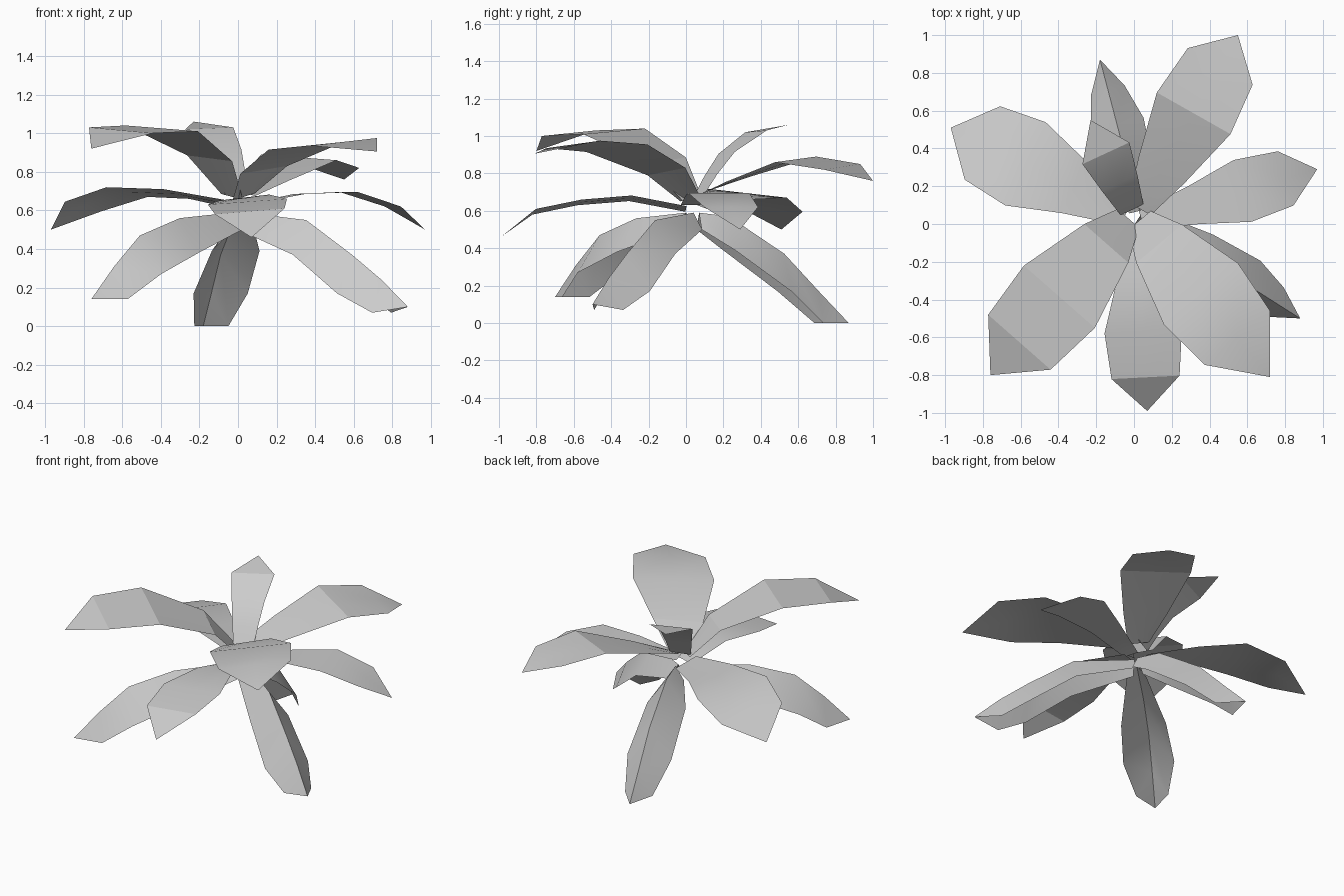
import bpy
import math
from mathutils import Vector

cube = bpy.data.objects.get("Cube")
if cube:
    bpy.data.objects.remove(cube, do_unlink=True)

leaf_grey = bpy.data.materials.new("leaf_grey")
leaf_grey.use_nodes = True
colour = (0.6, 0.6, 0.6, 1)
leaf_grey.diffuse_color = colour
leaf_grey.node_tree.nodes["Principled BSDF"].inputs["Base Color"].default_value = colour

# Shared leaf outline: half-widths at base, near, middle and outer stations
FLAT_OUTLINE = (0.3, 0.62, 1, 0.88)
TENT_OUTLINE = (0.38, 0.88, 1, 0.63)
TENT_DROP = (0.09, 0.18, 0.2, 0.17)
NO_DROP = (0, 0, 0, 0)


def leaf(name, start, tip, stations, heights, width, roll=0,
         outline=FLAT_OUTLINE, drop=NO_DROP):
    """Blade along start-tip; each station has left edge, midrib, right edge."""
    start, tip = Vector(start), Vector(tip)
    along = tip - start
    left = Vector((-along.y, along.x)).normalized()
    verts, faces = [], []
    for t, z, shape, fall in zip((0, *stations), heights, outline, drop):
        for side in (1, 0, -1):
            p = start + along * t + left * side * shape * width
            verts.append((p.x, p.y, z + roll * side - fall * abs(side)))
    verts.append((tip.x, tip.y, heights[-1]))
    end = len(verts) - 1
    for row in range(0, end - 3, 3):
        for i in (row, row + 1):
            faces.append((i, i + 3, i + 4, i + 1))
    faces += [(end - 3, end, end - 2), (end - 2, end, end - 1)]

    mesh = bpy.data.meshes.new(name)
    mesh.from_pydata(verts, [], faces)
    mesh.materials.append(leaf_grey)
    obj = bpy.data.objects.new(name, mesh)
    bpy.context.collection.objects.link(obj)
    bpy.ops.object.select_all(action="DESELECT")
    obj.select_set(True)
    bpy.context.view_layer.objects.active = obj
    bpy.ops.object.shade_smooth_by_angle(angle=math.radians(20))


# Middle ring: nearly level leaves with drooping tips
level = (0.3, 0.575, 0.82)
level_z = (0.63, 0.685, 0.695, 0.62, 0.5)
leaf("front_leaf", (0.02, 0), (0.07, -0.99), level,
     (0.61, 0.667, 0.645, 0.595, 0.46), 0.205, 0.015)
leaf("left_leaf", (0.04, 0.02), (0.97, 0.29), level, level_z, 0.17)
leaf("right_leaf", (-0.04, 0.06), (-0.97, 0.51), level, level_z, 0.245, 0.025)

# Upper ring: leaves that climb, then arch over
leaf("upper_front_right_leaf", (-0.03, 0.03), (-0.76, -0.8), (0.16, 0.5, 0.79),
     (0.67, 0.87, 1.025, 1.015, 0.92), 0.25, -0.015)
leaf("upper_front_left_leaf", (0.03, 0.02), (0.72, -0.81), (0.15, 0.47, 0.75),
     (0.67, 0.81, 0.935, 0.955, 0.905), 0.255, 0.02)
leaf("upper_back_left_leaf", (0.03, 0.08), (0.55, 1), (0.22, 0.55, 0.82),
     (0.69, 0.77, 0.875, 0.835, 0.76), 0.224, 0.015)
leaf("small_upright_leaf", (-0.01, 0.075), (-0.23, 0.55), (0.12, 0.3, 0.63),
     (0.69, 0.79, 0.91, 1.025, 1.06), 0.12, -0.005,
     outline=(0.55, 0.68, 0.86, 1.14))

# Lower ring: hanging leaves folded along the midrib
low = (0.38, 0.66, 0.84)
tent = dict(outline=TENT_OUTLINE, drop=TENT_DROP)
leaf("lower_front_left_leaf", (0.03, 0.04), (0.88, -0.5), low,
     (0.59, 0.55, 0.37, 0.24, 0.1), 0.145, **tent)
leaf("lower_front_right_leaf", (-0.02, 0), (-0.76, -0.7), low,
     (0.59, 0.56, 0.47, 0.31, 0.14), 0.16, **tent)
leaf("lower_back_leaf", (0.03, 0.07), (-0.18, 0.87), (0.2, 0.57, 0.8),
     (0.59, 0.57, 0.37, 0.17, 0), 0.145, **tent)
